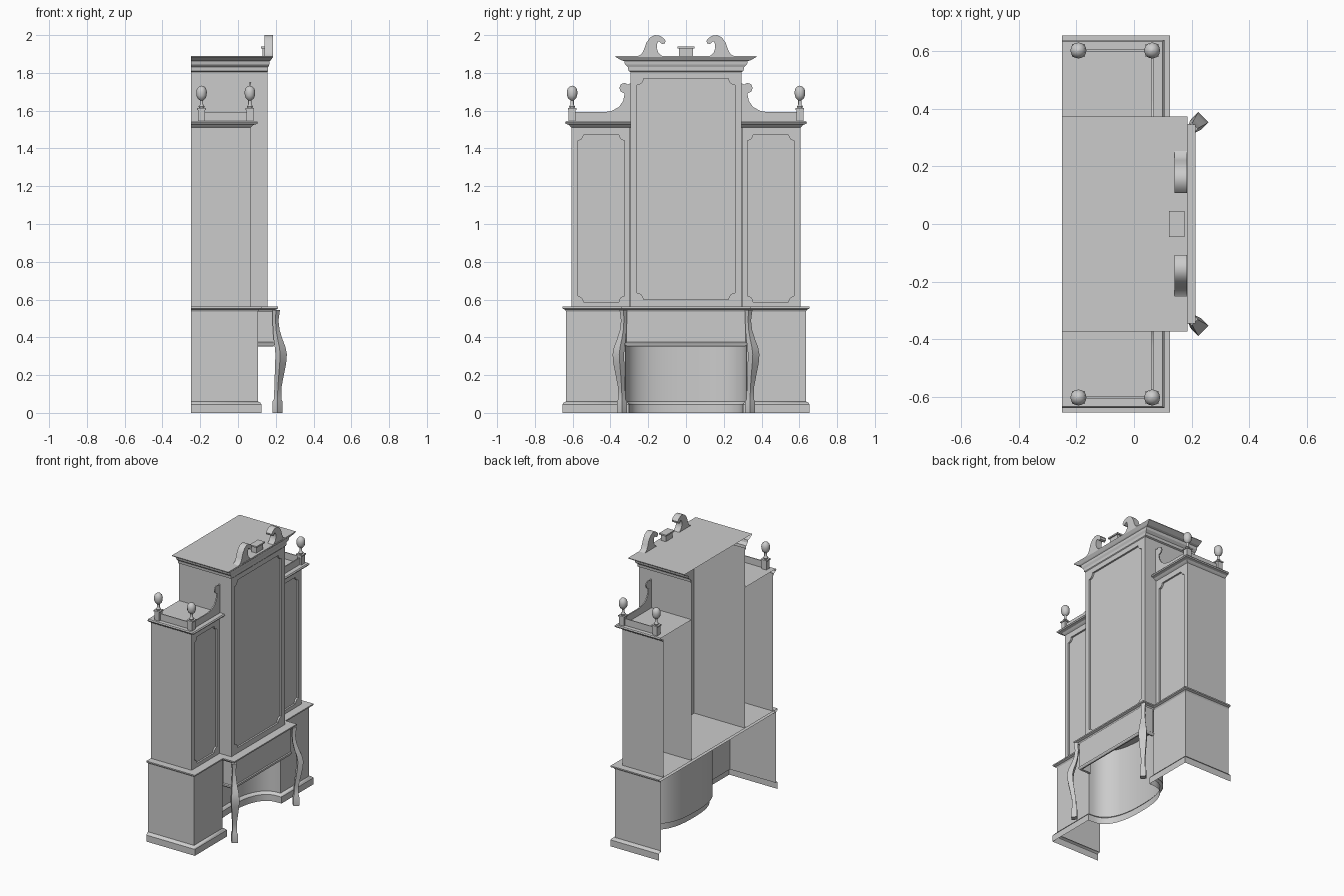
import bpy, bmesh, math
from mathutils import Vector

if "Cube" in bpy.data.objects:
    bpy.data.objects.remove(bpy.data.objects["Cube"])


def make(name, verts, faces, mirror=False, smooth=None):
    me = bpy.data.meshes.new(name)
    me.from_pydata(verts, [], faces)
    ob = bpy.data.objects.new(name, me)
    bpy.context.collection.objects.link(ob)
    if smooth:
        bpy.ops.object.select_all(action='DESELECT')
        ob.select_set(True)
        bpy.context.view_layer.objects.active = ob
        bpy.ops.object.shade_smooth_by_angle(angle=math.radians(smooth))
    if mirror:
        ob.modifiers.new("mirror", 'MIRROR').use_axis = (False, True, False)
    return ob


def sweep(name, path, prof, scale=(1, 1), top=False, bottom=False, extra=(), mirror=False, smooth=None):
    """Run an (outward, z) profile along a mitred plan path, outward = right of travel."""
    P = [Vector(p) for p in path]
    nrm = [Vector(((b - a).y, -(b - a).x)).normalized() for a, b in zip(P, P[1:])]
    mit = []
    for i in range(len(P)):
        a, b = nrm[max(i - 1, 0)], nrm[min(i, len(nrm) - 1)]
        mit.append((a + b) / (1 + a.dot(b)))
    n, verts, faces = len(P), [], []
    for o, z in prof:
        verts += [(p.x + m.x * o * scale[0], p.y + m.y * o * scale[1], z) for p, m in zip(P, mit)]
    for k in range(len(prof) - 1):
        for i in range(n - 1):
            a = k * n + i
            faces.append((a, a + 1, a + 1 + n, a + n))
    for flag, k in ((top, len(prof) - 1), (bottom, 0)):
        if flag:
            ring = [k * n + i for i in range(n)]
            for e in extra:
                ring.append(len(verts))
                verts.append((e[0], e[1], prof[k][1]))
            faces.append(ring if k else ring[::-1])
    return make(name, verts, faces, mirror, smooth)


def prism(name, pts, x0, x1, mirror=True, smooth=None):
    """Extrude a (y, z) outline along x."""
    n = len(pts)
    verts = [(x, y, z) for x in (x0, x1) for y, z in pts]
    faces = [(i, (i + 1) % n, (i + 1) % n + n, i + n) for i in range(n)]
    faces += [list(range(n))[::-1], list(range(n, 2 * n))]
    ob = make(name, verts, faces, mirror, smooth)
    bm = bmesh.new()
    bm.from_mesh(ob.data)
    bmesh.ops.recalc_face_normals(bm, faces=bm.faces)
    bm.to_mesh(ob.data)
    bm.free()
    return ob


def box(name, x0, x1, y0, y1, z0, z1, mirror=True):
    return prism(name, [(y0, z0), (y1, z0), (y1, z1), (y0, z1)], x0, x1, mirror)


def rings(name, loops, mirror=True, smooth=None):
    """Loft closed rings from the bottom up, with end caps."""
    n = len(loops[0])
    verts = [v for l in loops for v in l]
    faces = [(k * n + i, k * n + (i + 1) % n, (k + 1) * n + (i + 1) % n, (k + 1) * n + i)
             for k in range(len(loops) - 1) for i in range(n)]
    faces += [list(range(n))[::-1], [len(verts) - n + i for i in range(n)]]
    return make(name, verts, faces, mirror, smooth)


def door_frame(name, outer, inner, x0, x1, r, mirror):
    """Flat frame with a hole whose corners are scooped out."""
    y0, y1, z0, z1 = inner
    hole = []
    for cy, cz, start in ((y0, z0, 90), (y1, z0, 180), (y1, z1, 270), (y0, z1, 0)):
        arc = [math.radians(start - 15 * j) for j in range(7)]
        hole += [(cy + r * math.cos(a), cz + r * math.sin(a)) for a in arc]
    a, b, c, d = outer
    cu = bpy.data.curves.new(name, 'CURVE')
    cu.dimensions, cu.fill_mode, cu.extrude = '2D', 'BOTH', (x1 - x0) / 2
    for pts in ([(a, c), (b, c), (b, d), (a, d)], hole):
        sp = cu.splines.new('POLY')
        sp.points.add(len(pts) - 1)
        for p, q in zip(sp.points, pts):
            p.co = (q[0], q[1], 0, 1)
        sp.use_cyclic_u = True
        sp.use_smooth = False
    tmp = bpy.data.objects.new(name + "_outline", cu)
    bpy.context.collection.objects.link(tmp)
    dg = bpy.context.evaluated_depsgraph_get()
    me = bpy.data.meshes.new_from_object(tmp.evaluated_get(dg))
    bpy.data.objects.remove(tmp)
    for v in me.vertices:
        v.co = ((x0 + x1) / 2 + v.co.z, v.co.x, v.co.y)
    me.shade_flat()
    ob = bpy.data.objects.new(name, me)
    bpy.context.collection.objects.link(ob)
    if mirror:
        ob.modifiers.new("mirror", 'MIRROR').use_axis = (False, True, False)


# Base with concave kneehole (boxy ellipse), and its plinth
knee = []
for i in range(29):
    t = math.pi * i / 28
    c, s = math.cos(t), math.sin(t)
    knee.append((.105 - .185 * max(s, 0) ** .8, -.32 * math.copysign(abs(c) ** .8, c)))
base = [(-.25, -.635), (.105, -.635)] + knee + [(.105, .635), (-.25, .635)]
sweep("base_wall", base, [(0, 0.05), (0, .545)], smooth=35)
sweep("base_plinth", base, [(.02, 0), (.02, .045), (.012, .055), (0, .06)], smooth=35)

# Desk top with projecting middle
desk = [(-.25, -.635), (.105, -.635), (.105, -.325), (.193, -.325),
        (.193, .325), (.105, .325), (.105, .635), (-.25, .635)]
sweep("desk_top", desk, [(0, .537), (.006, .547), (.02, .553), (.02, .562)], top=True)
sweep("desk_underside", desk, [(-.002, .545), (0, .545)], bottom=True)

# Apron with bottom bead
sweep("apron", [(.105, -.315), (.187, -.315), (.187, .315), (.105, .315)],
      [(-.012, .545), (-.012, .355), (.0, .352), (.006, .362), (.006, .37), (0, .375), (0, .545)])

# Cabriole legs: z, diagonal shift, half width, half depth
leg = [(0, .016, .019, .019), (.06, .016, .019, .019), (.072, .016, .014, .014), (.13, .018, .013, .013),
       (.20, .029, .019, .015), (.26, .039, .024, .017), (.31, .043, .025, .018), (.35, .035, .023, .017),
       (.39, .020, .018, .015), (.44, .006, .013, .012), (.49, .001, .011, .011), (.545, .006, .015, .013)]
u, w = Vector((.7071, -.7071, 0)), Vector((.7071, .7071, 0))
loops = []
for z, t, hw, hd in leg:
    c = Vector((.198, -.328, z)) + u * t
    loops.append([c + u * a * hd + w * b * hw for a, b in ((-1, -1), (1, -1), (1, 1), (-1, 1))])
rings("front_leg", loops, smooth=35)

# Central tower: walls, door frame, cornice
mid = [(-.25, -.295), (.143, -.295), (.143, .295), (-.25, .295)]
sweep("centre_wall", mid, [(0, .56), (0, 1.82)])
door_frame("centre_door_frame", (-.295, .295, .562, 1.82), (-.26, .26, .60, 1.77), .143, .155, .035, False)
mid = [(-.25, -.295), (.155, -.295), (.155, .295), (-.25, .295)]
sweep("centre_cornice", mid, [(0, 1.805), (.01, 1.81), (.012, 1.83), (.028, 1.845), (.032, 1.862),
                              (.048, 1.867), (.078, 1.885), (.078, 1.889)], scale=(.4, 1), top=True)

# Swan-neck pediment and centre block
prism("pediment_scroll", [(-.255, 1.888), (-.235, 1.90), (-.222, 1.925), (-.21, 1.96), (-.19, 1.987),
                          (-.165, 2.0), (-.14, 1.997), (-.12, 1.985), (-.108, 1.97), (-.112, 1.957),
                          (-.125, 1.952), (-.135, 1.96), (-.145, 1.968), (-.153, 1.955),
                          (-.155, 1.93), (-.146, 1.906), (-.125, 1.888)], .14, .185, smooth=40)
box("pediment_block", .13, .168, -.037, .037, 1.888, 1.93, False)
box("pediment_block_cap", .122, .176, -.046, .046, 1.93, 1.94, False)

# Side towers: walls, door frames, cornices
sweep("side_wall", [(-.25, -.605), (.053, -.605), (.053, -.295)], [(0, .56), (0, 1.525)], mirror=True)
door_frame("side_door_frame", (-.605, -.296, .562, 1.525), (-.573, -.325, .588, 1.472), .053, .065, .03, True)
sweep("side_cornice", [(-.25, -.605), (.065, -.605), (.065, -.295)],
      [(0, 1.51), (.008, 1.517), (.015, 1.525), (.032, 1.53), (.035, 1.538), (.03, 1.545)],
      scale=(1.15, 1), top=True, extra=[(-.25, -.295)], mirror=True)

# Gallery rails with rising scroll bracket
box("side_rail", -.193, .063, -.606, -.600, 1.545, 1.592)
prism("scroll_bracket", [(-.605, 1.545), (-.605, 1.592), (-.43, 1.592), (-.39, 1.6), (-.355, 1.62), (-.333, 1.65),
                         (-.325, 1.69), (-.345, 1.70), (-.353, 1.72), (-.345, 1.74), (-.325, 1.748),
                         (-.308, 1.738), (-.295, 1.745), (-.295, 1.545)], .06, .068, smooth=40)

# Finials on square posts
urn = [(.012, 1.612), (.016, 1.622), (.009, 1.632), (.009, 1.655), (.021, 1.665), (.027, 1.68),
       (.028, 1.70), (.024, 1.717), (.013, 1.728), (.001, 1.732)]
for fx, tag in ((-.193, "back"), (.063, "front")):
    y = -.603
    box(tag + "_post", fx - .018, fx + .018, y - .018, y + .018, 1.545, 1.604)
    box(tag + "_post_cap", fx - .023, fx + .023, y - .023, y + .023, 1.604, 1.613)
    rings(tag + "_finial", [[(fx + r * math.cos(math.tau * i / 12), y + r * math.sin(math.tau * i / 12), z)
                             for i in range(12)] for r, z in urn], smooth=40)
